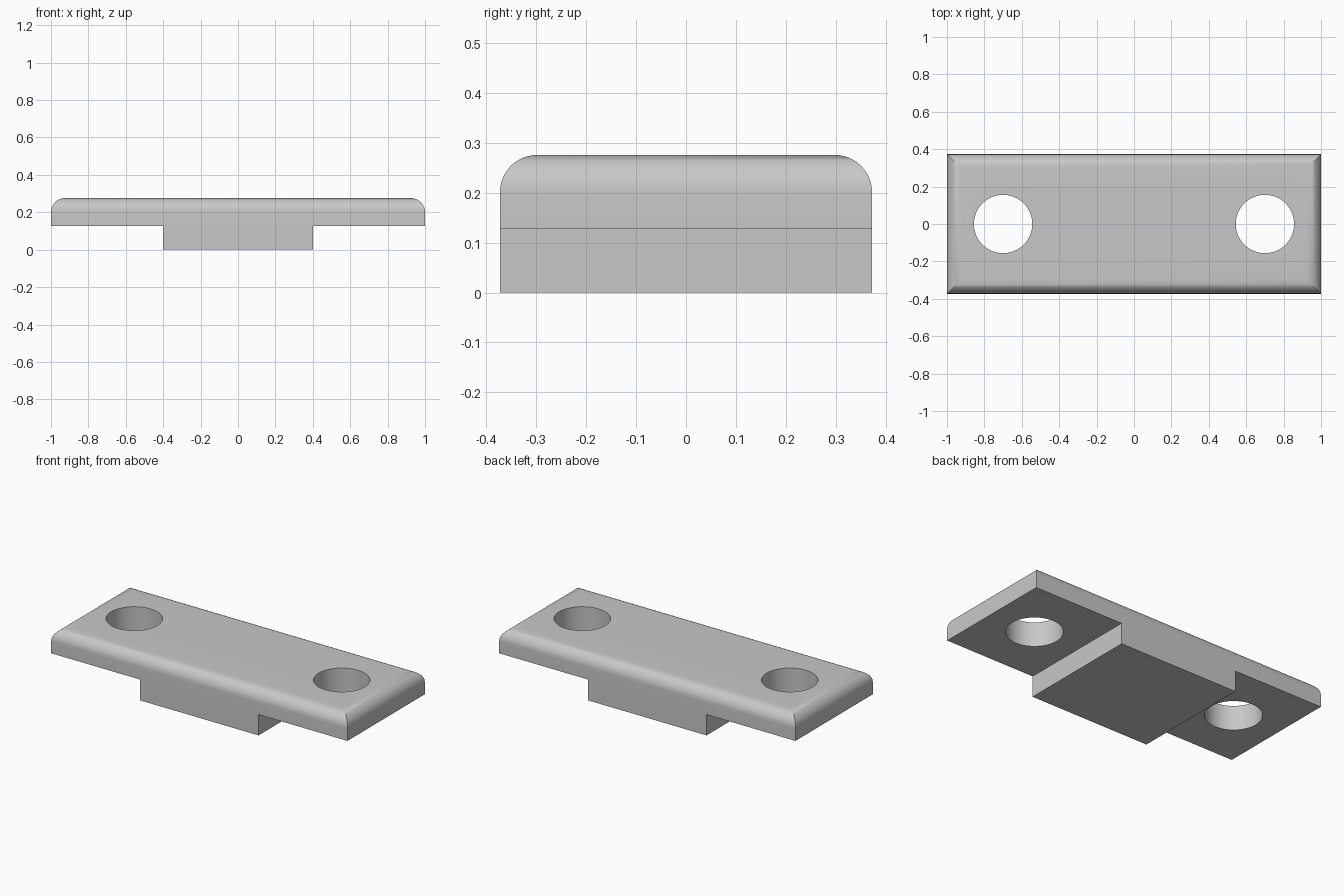
import bpy
import bmesh
import math

if "Cube" in bpy.data.objects:
    bpy.data.objects.remove(bpy.data.objects["Cube"], do_unlink=True)

HALF_X, HALF_Y, TOP = 1.0, 0.373, 0.276
FILLET, STEPS = 0.075, 12
FLANGE_Z, PAD_X = 0.127, 0.4
HOLE_X, HOLE_R = 0.7, 0.156

grey = bpy.data.materials.new("plain_grey")
grey.use_nodes = True
colour = (0.58, 0.58, 0.58, 1)
grey.diffuse_color = colour
grey.node_tree.nodes["Principled BSDF"].inputs["Base Color"].default_value = colour

# Block with mitred round-over: stacked rectangles following a quarter arc
bm = bmesh.new()
levels = [(0, 0)]
for i in range(STEPS + 1):
    a = math.pi / 2 * i / STEPS
    levels.append((FILLET * (1 - math.cos(a)), TOP - FILLET + FILLET * math.sin(a)))
rings = []
for inset, z in levels:
    x, y = HALF_X - inset, HALF_Y - inset
    rings.append([bm.verts.new((sx * x, sy * y, z))
                  for sx, sy in ((-1, -1), (1, -1), (1, 1), (-1, 1))])
for low, high in zip(rings, rings[1:]):
    for k in range(4):
        n = (k + 1) % 4
        bm.faces.new((low[k], low[n], high[n], high[k]))
bm.faces.new(rings[0][::-1])
bm.faces.new(rings[-1])
mesh = bpy.data.meshes.new("mounting_plate")
bm.to_mesh(mesh)
bm.free()
mesh.materials.append(grey)
plate = bpy.data.objects.new("mounting_plate", mesh)
bpy.context.collection.objects.link(plate)


def cut(cutter):
    """Subtract the cutter from the plate, then discard it."""
    cutter.hide_render = True
    cutter.data.materials.append(grey)
    bpy.context.view_layer.objects.active = plate
    mod = plate.modifiers.new("cut", "BOOLEAN")
    mod.operation = "DIFFERENCE"
    mod.solver = "EXACT"
    mod.object = cutter
    bpy.ops.object.modifier_apply(modifier=mod.name)
    bpy.data.objects.remove(cutter, do_unlink=True)


for side in (-1, 1):
    # Notch under each flange, leaving the central pad
    bpy.ops.mesh.primitive_cube_add(size=2, location=(side * (PAD_X + 0.5), 0, FLANGE_Z - 0.5))
    notch = bpy.context.object
    notch.name = "notch_cutter"
    notch.scale = (0.5, 1, 0.5)
    cut(notch)
    # Bolt hole through each flange
    bpy.ops.mesh.primitive_cylinder_add(vertices=64, radius=HOLE_R, depth=1,
                                        location=(side * HOLE_X, 0, 0.2))
    bpy.context.object.name = "hole_cutter"
    cut(bpy.context.object)

# Smooth the round-over and bores, keep hard edges crisp
bpy.ops.object.select_all(action="DESELECT")
plate.select_set(True)
bpy.context.view_layer.objects.active = plate
bpy.ops.object.shade_smooth_by_angle(angle=math.radians(30))
